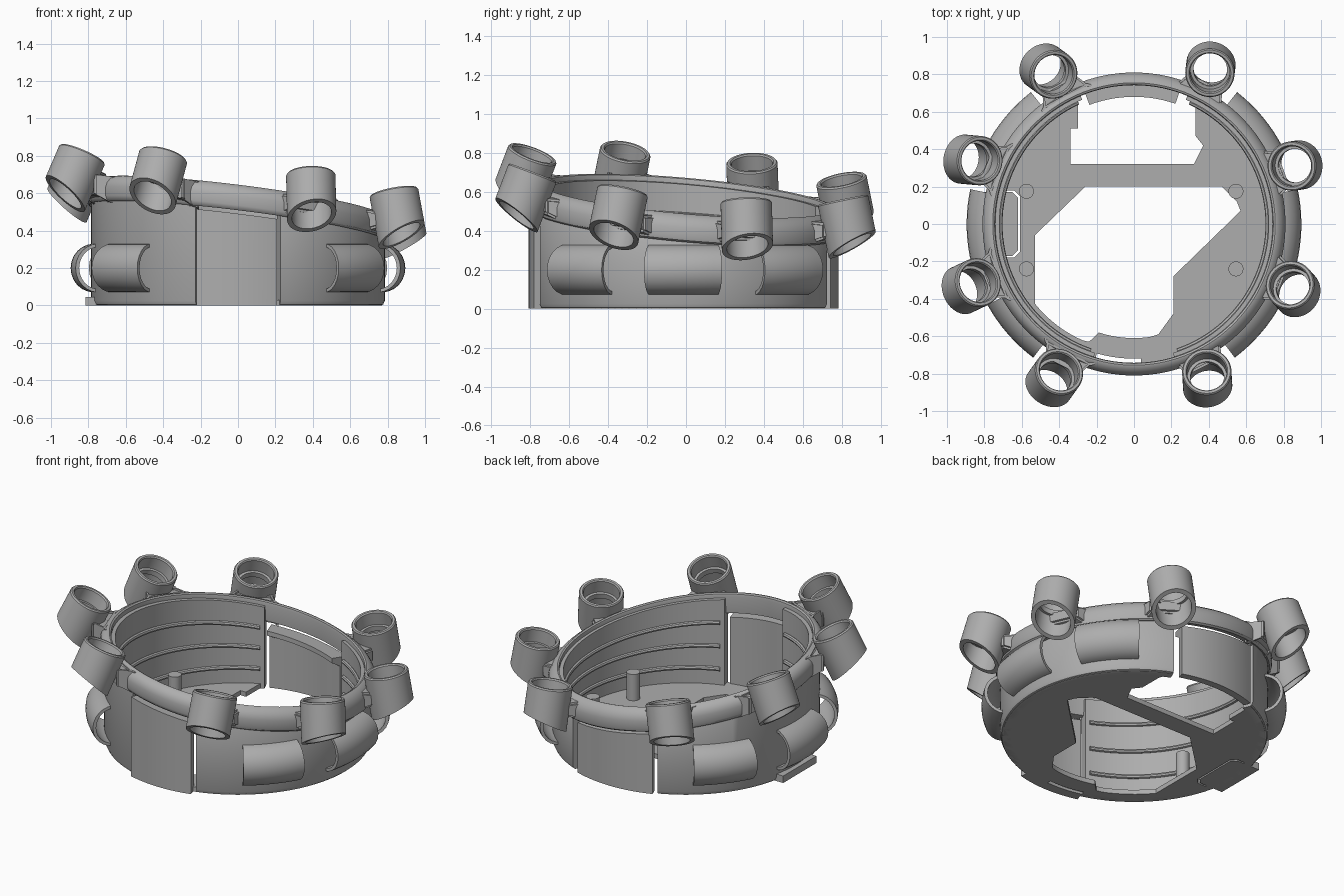
import bpy, bmesh, math
from math import radians, cos, sin, pi
from mathutils import Vector, Matrix

if "Cube" in bpy.data.objects:
    bpy.data.objects.remove(bpy.data.objects["Cube"], do_unlink=True)

grey = bpy.data.materials.new("plain_grey")
grey.use_nodes = True
COLOUR = (0.42, 0.42, 0.42, 1)
grey.diffuse_color = COLOUR
grey.node_tree.nodes["Principled BSDF"].inputs["Base Color"].default_value = COLOUR

SLOPE_X, SLOPE_Y = -0.123, -0.087     # slope of the leaning upper rim


def lean(x, y):
    return SLOPE_X * x + SLOPE_Y * y


def finish(name, bm):
    bmesh.ops.recalc_face_normals(bm, faces=bm.faces)
    me = bpy.data.meshes.new(name)
    bm.to_mesh(me)
    bm.free()
    me.materials.append(grey)
    me.shade_smooth()
    me.set_sharp_from_angle(angle=radians(32))
    ob = bpy.data.objects.new(name, me)
    bpy.context.collection.objects.link(ob)
    return ob


def sweep(name, profile, start, end, warp=None):
    """Turn a closed (r, z, lean amount) profile about z from start to end degrees."""
    full = end - start >= 360
    steps = max(4, round((end - start) / 3))
    bm = bmesh.new()
    rows = []
    for i in range(steps if full else steps + 1):
        a = radians(start + (end - start) * i / steps)
        row = []
        for r, z, t in profile:
            x, y = r * cos(a), r * sin(a)
            row.append(bm.verts.new((x, y, z + t * lean(x, y))))
        rows.append(row)
    n = len(profile)
    for i in range(steps):
        p, q = rows[i], rows[(i + 1) % len(rows)]
        for j in range(n):
            k = (j + 1) % n
            bm.faces.new((p[j], p[k], q[k], q[j]))
    if not full:
        bm.faces.new(rows[0])
        bm.faces.new(rows[-1])
    if warp:
        for v in bm.verts:
            v.co = warp(v.co)
    return finish(name, bm)


def plate(name, loops, z0, z1):
    """Flat plate from an outline and hole loops."""
    cu = bpy.data.curves.new(name, "CURVE")
    cu.dimensions, cu.fill_mode, cu.extrude = "2D", "BOTH", (z1 - z0) / 2
    for loop in loops:
        sp = cu.splines.new("POLY")
        sp.points.add(len(loop) - 1)
        for p, (x, y) in zip(sp.points, loop):
            p.co = (x, y, 0, 1)
        sp.use_cyclic_u = True
    tmp = bpy.data.objects.new(name + "_curve", cu)
    bpy.context.collection.objects.link(tmp)
    bpy.context.view_layer.update()
    me = bpy.data.meshes.new_from_object(tmp.evaluated_get(bpy.context.evaluated_depsgraph_get()))
    bm = bmesh.new()
    bm.from_mesh(me)
    bpy.data.objects.remove(tmp, do_unlink=True)
    bpy.data.curves.remove(cu)
    bpy.data.meshes.remove(me)
    bmesh.ops.remove_doubles(bm, verts=bm.verts, dist=0.0005)
    bmesh.ops.translate(bm, verts=bm.verts, vec=(0, 0, (z0 + z1) / 2))
    return finish(name, bm)


def arc(r, start, end, steps):
    angles = [radians(start + (end - start) * i / steps) for i in range(steps + 1)]
    return [(r * cos(a), r * sin(a)) for a in angles]


# Side walls, split by the front and back panels
wall = [(0.72, 0, 0), (0.765, 0, 0), (0.777, 0.006, 0), (0.785, 0.025, 0),
        (0.785, 0.5, 1), (0.755, 0.55, 1), (0.72, 0.55, 1)]
SIDES = {"left": (-73.2, 67.4), "right": (112.6, 253.2)}
for side, (a, b) in SIDES.items():
    sweep(side + "_wall", wall, a, b)
    # Inner ridges
    for i, (z, t) in enumerate([(0.13, 0.1), (0.27, 0.4), (0.41, 0.8)]):
        ridge = [(0.717 + 0.014 * cos(k * pi / 4), z + 0.014 * sin(k * pi / 4), t) for k in range(8)]
        sweep(f"{side}_ridge_{i}", ridge, a + 2, b - 2)

# Leaning rim
rim = [(0.75, 0.45, 1), (0.795, 0.44, 1), (0.806, 0.45, 1), (0.81, 0.465, 1),
       (0.81, 0.515, 1), (0.803, 0.54, 1), (0.788, 0.562, 1), (0.765, 0.578, 1),
       (0.755, 0.58, 1), (0.745, 0.575, 1), (0.742, 0.56, 1)]
sweep("rim", rim, 0, 360)

# Front and back panels
sweep("front_panel", [(0.755, 0, 0), (0.81, 0, 0), (0.81, 0.42, 1), (0.755, 0.42, 1)], -105.8, -75)
sweep("back_panel", [(0.74, 0, 0), (0.785, 0, 0), (0.785, 0.42, 1), (0.68, 0.42, 1),
                     (0.68, 0.39, 1), (0.74, 0.36, 1)], 71, 110.5)

# Floor with two openings, a front slot and a side port
outline = arc(0.77, 112.6, 427.4, 100) + [
    (0.33, 0.62), (0.33, 0.47), (0.37, 0.42), (0.32, 0.32),
    (-0.34, 0.32), (-0.34, 0.51), (-0.3, 0.51), (-0.3, 0.62)]
opening = [(-0.26, 0.2), (0.47, 0.2), (0.55, 0.12), (0.57, 0.07), (0.21, -0.28), (0.21, -0.48),
           (0.13, -0.59)] + arc(0.61, -82, -108, 8) + [(-0.24, -0.63)] + \
          arc(0.68, -114, -141, 8) + [(-0.53, -0.06)]
slot = arc(0.72, -106, -87, 6) + arc(0.745, -87, -106, 6)


def port(grow):
    x, y = -0.62 + grow, 0.17 + grow
    return [(-0.70, y), (x - 0.03, y), (x, y - 0.03), (x, 0.03 - y), (x - 0.03, -y), (-0.70, -y)]


plate("floor", [outline, opening, slot, port(0.01)], 0, 0.03)
plate("side_port_tab", [port(0) + [(-0.815, -0.17), (-0.815, 0.17)]], 0, 0.045)

# Floor pins
for i, (x, y) in enumerate([(0.545, 0.175), (0.545, -0.24), (-0.575, 0.175), (-0.575, -0.24)]):
    bm = bmesh.new()
    bmesh.ops.create_cone(bm, cap_ends=True, segments=24, radius1=0.04, radius2=0.04, depth=0.18,
                          matrix=Matrix.Translation((x, y, 0.11)))
    finish(f"floor_pin_{i}", bm)

# Hollow curved bumps around the wall
half = [radians(-90 + 15 * k) for k in range(13)]
bump = [(0.77 + 0.125 * cos(a), 0.2 + 0.13 * sin(a), 0) for a in half]
bump += [(0.77 + 0.105 * cos(a), 0.2 + 0.112 * sin(a), 0) for a in reversed(half)]
for i, (a, b) in enumerate([(-53, -29), (-14, 12), (27, 52)]):
    sweep(f"left_bump_{i}", bump, a, b)
    sweep(f"right_bump_{i}", bump, 180 - b, 180 - a)

# Tilted ring holders, each on a bracket
DEPTH = -0.235
tube = [(0.126, 0), (0.132, -0.008), (0.132, DEPTH), (0.106, DEPTH), (0.106, -0.125), (0.09, -0.125),
        (0.09, -0.09), (0.106, -0.09), (0.106, -0.008), (0.112, 0)]
tube = [(r, z, 0) for r, z in tube]
spots = [(0.866, 0.318), (0.417, 0.829), (-0.44, 0.82), (-0.845, 0.348),
         (-0.855, -0.32), (-0.41, -0.81), (0.40, -0.81), (0.856, -0.334)]
for i, (x, y) in enumerate(spots):
    out = Vector((x, y, 0)).normalized()
    top = Vector((x, y, 0)) - out * 0.025
    top.z = 0.68 + lean(top.x, top.y)
    axis = (Vector((-SLOPE_X, -SLOPE_Y, 1)) - out * 0.33).normalized()
    across = axis.cross(out).normalized()
    outward = across.cross(axis)

    def place(c):
        z = c.z + 0.35 * c.x if c.z < DEPTH + 0.01 else c.z
        return top + outward * c.x + across * c.y + axis * z

    sweep(f"ring_holder_{i}", tube, 0, 360, place)

    bm = bmesh.new()
    bmesh.ops.create_cube(bm, size=1)
    side = Vector((-out.y, out.x, 0))
    for v in bm.verts:
        far, high = v.co.x > 0, v.co.z > 0
        p = out * (0.85 if far else 0.77) + side * v.co.y * (0.2 if far else 0.27)
        p.z = (0.56 if high else (0.48 if far else 0.445)) + lean(p.x, p.y)
        v.co = p
    bmesh.ops.bevel(bm, geom=bm.edges[:], offset=0.012, segments=2, affect="EDGES")
    finish(f"ring_bracket_{i}", bm)
